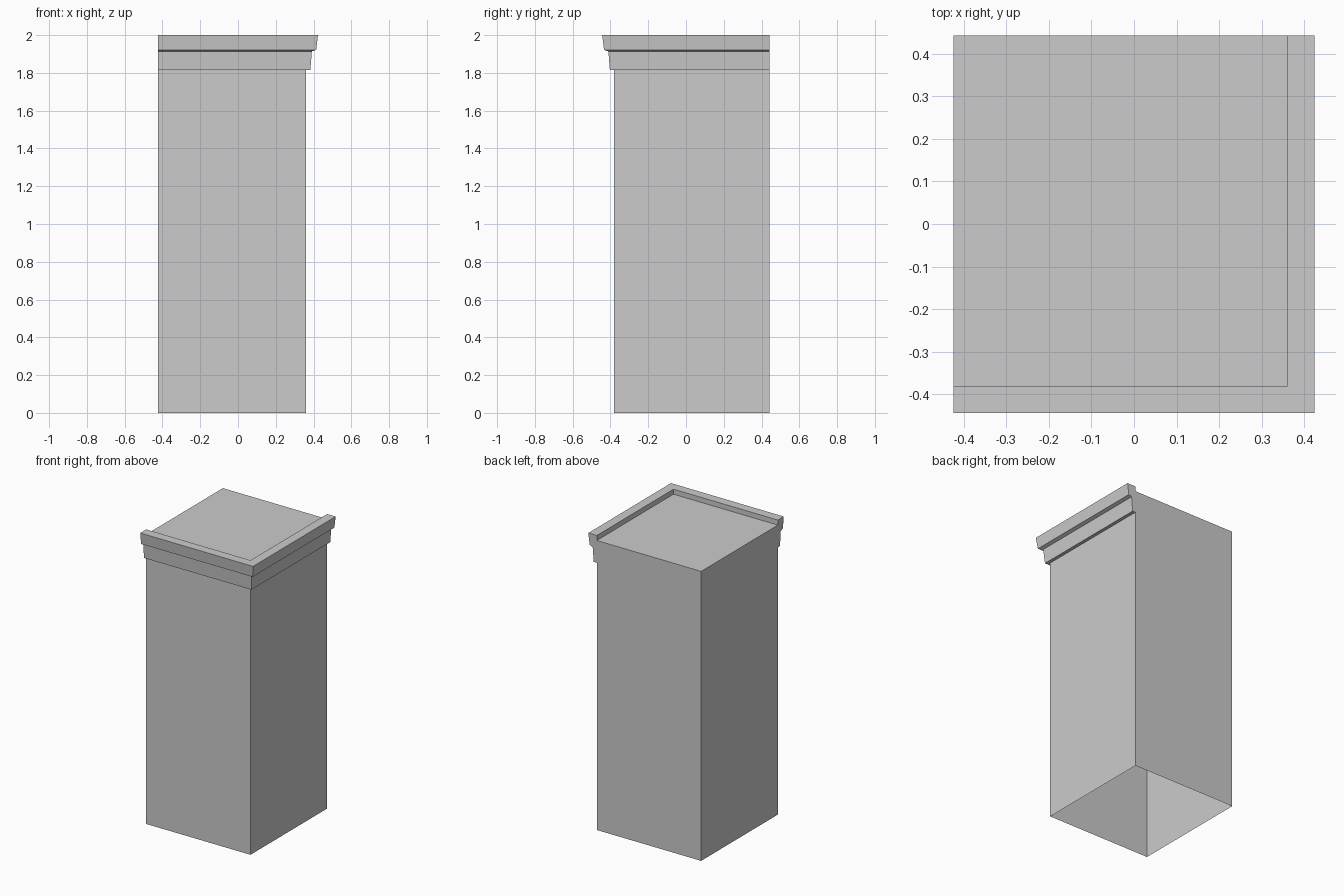
import bpy
import bmesh

if "Cube" in bpy.data.objects:
    bpy.data.objects.remove(bpy.data.objects["Cube"])

LEFT, BACK = -0.424, 0.443      # flush wall sides
RIGHT, FRONT = 0.36, -0.38      # sides that carry the cornice
TOP = 1.966


def finish(name, bm):
    bmesh.ops.recalc_face_normals(bm, faces=bm.faces)
    mesh = bpy.data.meshes.new(name)
    bm.to_mesh(mesh)
    bm.free()
    obj = bpy.data.objects.new(name, mesh)
    bpy.context.collection.objects.link(obj)
    return obj


# Cabinet body: box with an open underside
bm = bmesh.new()
corners = [(LEFT, FRONT), (RIGHT, FRONT), (RIGHT, BACK), (LEFT, BACK)]
low = [bm.verts.new((x, y, 0)) for x, y in corners]
high = [bm.verts.new((x, y, TOP)) for x, y in corners]
for i in range(4):
    j = (i + 1) % 4
    bm.faces.new((low[i], low[j], high[j], high[i]))
bm.faces.new(high)
finish("cabinet_body", bm)

# Cornice: stepped profile (outward offset, height) mitred round the front right corner
profile = [(0, TOP), (0, 2.0), (0.0635, 2.0), (0.054, 1.922),
           (0.031, 1.914), (0.023, 1.815), (0, 1.815)]
bm = bmesh.new()
rings = [
    [bm.verts.new((LEFT, FRONT - d, z)) for d, z in profile],
    [bm.verts.new((RIGHT + d, FRONT - d, z)) for d, z in profile],
    [bm.verts.new((RIGHT + d, BACK, z)) for d, z in profile],
]
for a, b in zip(rings, rings[1:]):
    for i in range(len(profile) - 1):
        bm.faces.new((a[i], b[i], b[i + 1], a[i + 1]))
# End caps
bm.faces.new(rings[0])
bm.faces.new(rings[2][::-1])
finish("cornice", bm)
